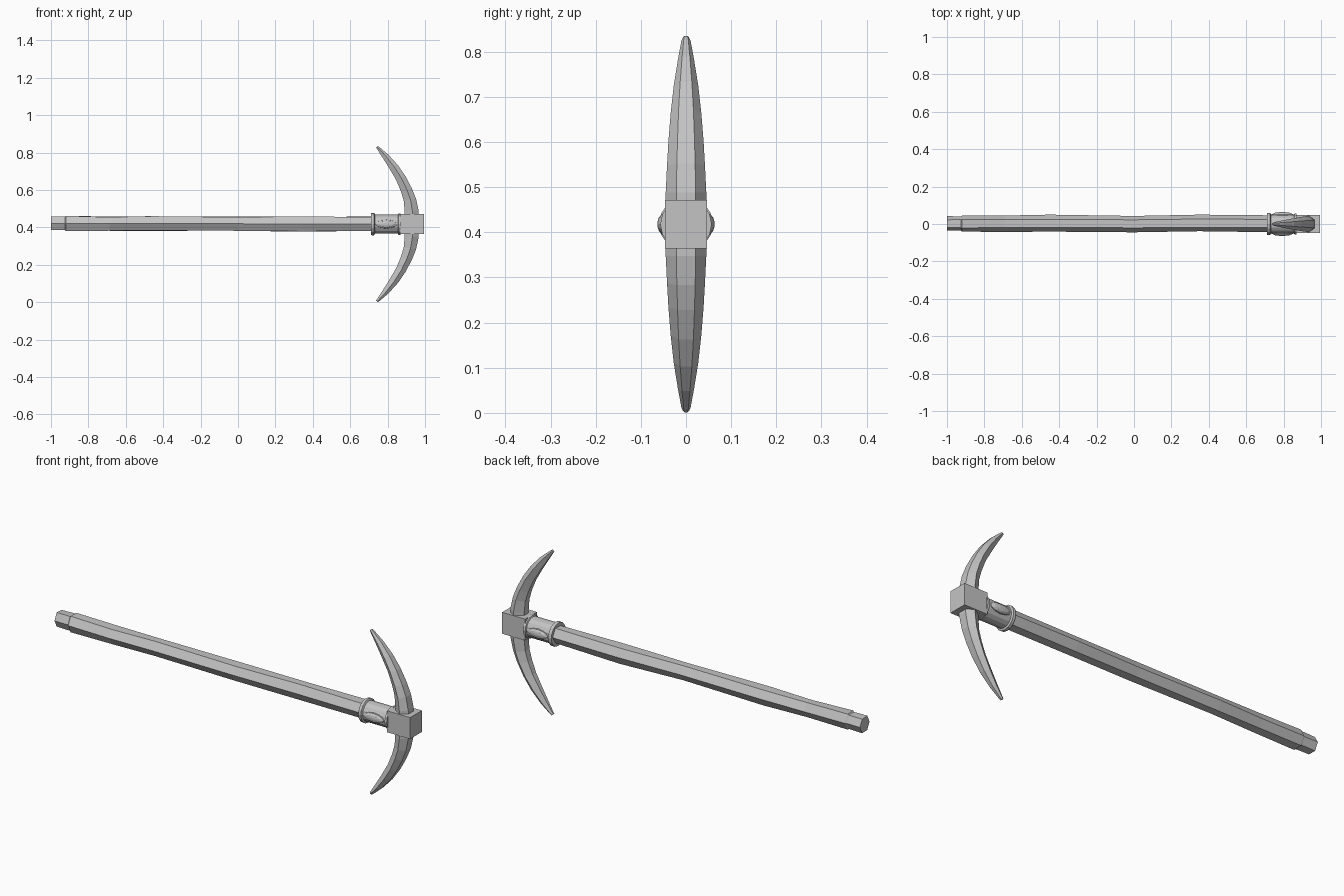
import bpy, bmesh, math
from mathutils import Vector

if "Cube" in bpy.data.objects:
    bpy.data.objects.remove(bpy.data.objects["Cube"])

ZC = 0.418  # height of the handle axis

grey = bpy.data.materials.new("plain grey")
grey.diffuse_color = (0.55, 0.55, 0.55, 1)
grey.use_nodes = True
grey.node_tree.nodes["Principled BSDF"].inputs["Base Color"].default_value = grey.diffuse_color


def loft(name, rings):
    """Skin a list of equal-length vertex rings and cap both ends."""
    bm = bmesh.new()
    vs = [[bm.verts.new(p) for p in r] for r in rings]
    n = len(vs[0])
    for a, b in zip(vs, vs[1:]):
        for i in range(n):
            j = (i + 1) % n
            bm.faces.new((a[i], a[j], b[j], b[i]))
    bm.faces.new(vs[0])
    bm.faces.new(vs[-1])
    bmesh.ops.recalc_face_normals(bm, faces=bm.faces)
    me = bpy.data.meshes.new(name)
    bm.to_mesh(me)
    bm.free()
    me.materials.append(grey)
    ob = bpy.data.objects.new(name, me)
    bpy.context.collection.objects.link(ob)
    return ob


def ring(x, r, n, wobble=0.0, dy=0.0, dz=0.0):
    """Polygon around the x axis with a vertex facing front."""
    pts = []
    for i in range(n):
        a = 2 * math.pi * i / n
        rr = r + wobble * math.sin(2.3 * i + 9 * x)
        pts.append((x, dy + rr * math.cos(a), ZC + dz + rr * math.sin(a)))
    return pts


# Rough-hewn six-sided handle with a slightly stepped butt end
handle = [(-1, .040, .003, .004), (-.925, .040, .003, .004), (-.92, .045, .002, .004),
          (-.69, .043, .002, .002), (-.45, .044, .004, .003), (0, .043, 0, .002),
          (.35, .045, .005, 0), (.72, .044, .002, .001), (.90, .043, 0, 0)]
loft("handle", [ring(x, r, 6, .0025, dy, dz) for x, r, dy, dz in handle])

# Round collar with a raised band at each end
loft("collar", [ring(x, r, 16) for x, r in
                ((.712, .046), (.712, .058), (.718, .060), (.728, .060), (.732, .051),
                 (.855, .051), (.858, .057), (.870, .057))])

# Oval bosses on both sides of the collar
for side, label in ((-1, "front"), (1, "back")):
    rings = []
    for k, depth in ((1, .040), (.95, .052), (.65, .060), (.25, .063)):
        rings.append([(.793 + .060 * k * math.cos(t), side * depth, ZC + .024 * k * math.sin(t))
                      for t in (2 * math.pi * i / 12 for i in range(12))])
    loft(label + "_boss", rings)

# Square head block
loft("head_block", [[(x, y * .047, ZC + z * .054) for y, z in ((-1, -1), (1, -1), (1, 1), (-1, 1))]
                    for x in (.865, .994)])

# Curved tapering spikes: outer x,z / inner x,z / half width
spike = [(.967, .00, .892, .00, .045), (.966, .07, .891, .07, .045),
         (.952, .135, .886, .125, .042), (.930, .19, .871, .175, .039),
         (.896, .255, .846, .235, .034), (.855, .315, .808, .300, .027),
         (.805, .370, .772, .357, .018), (.757, .411, .742, .403, .010),
         (.748, .417, .737, .409, .007)]
for s, label in ((1, "upper"), (-1, "lower")):
    rings = []
    for ox, oz, ix, iz, w in spike:
        o, i = Vector((ox, 0, ZC + s * oz)), Vector((ix, 0, ZC + s * iz))
        m = o.lerp(i, .45)
        rings.append([p + Vector((0, y * w, 0)) for p, y in
                      ((o, -.48), (o, .48), (m, 1), (i, .4), (i, -.4), (m, -1))])
    loft(label + "_spike", rings)
